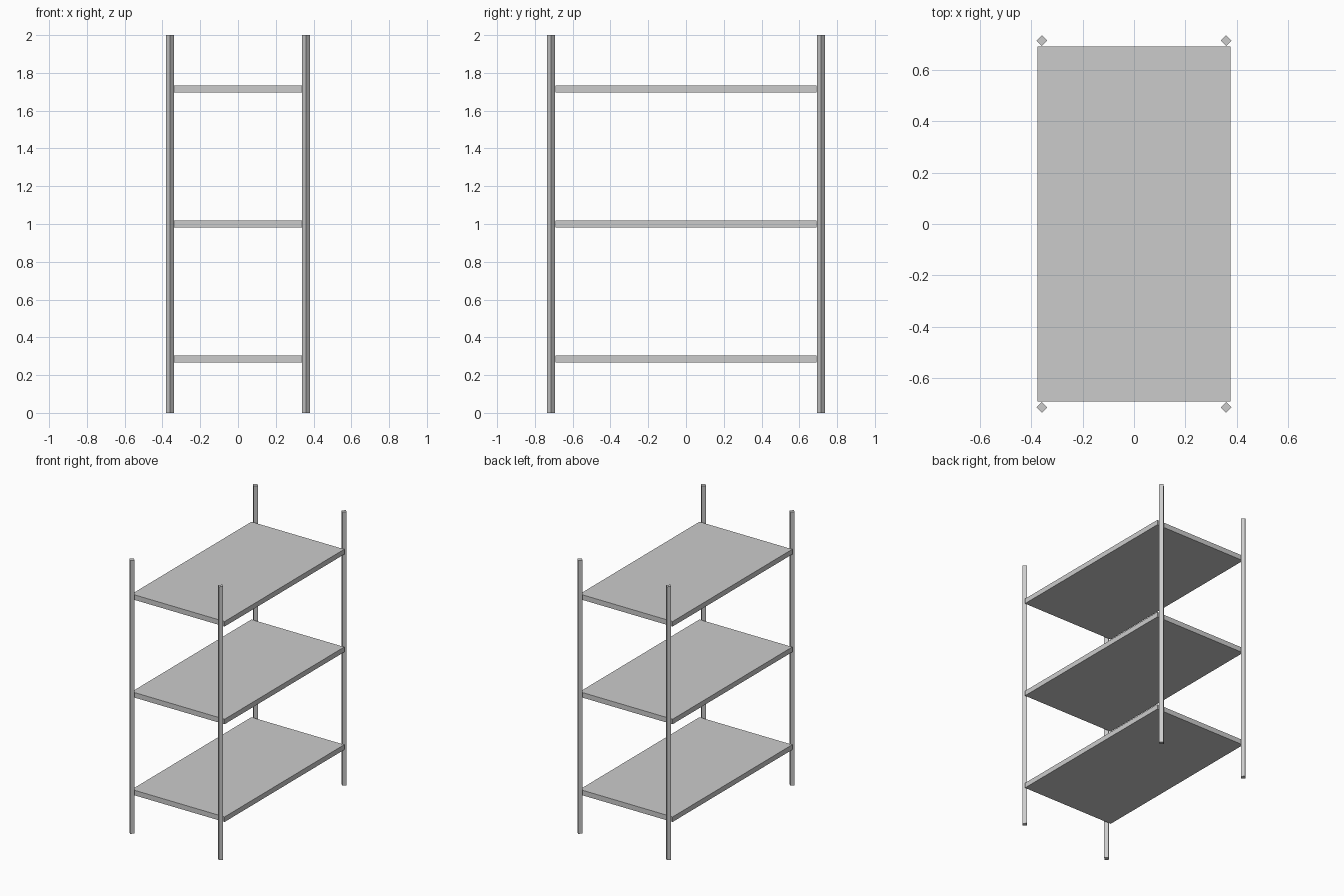
import bpy
import bmesh
from math import pi
from mathutils import Matrix

cube = bpy.data.objects.get("Cube")
if cube:
    bpy.data.objects.remove(cube, do_unlink=True)

# Single light grey finish
grey = bpy.data.materials.new("light_grey")
grey.use_nodes = True
colour = (0.6, 0.6, 0.6, 1)
grey.diffuse_color = colour
grey.node_tree.nodes["Principled BSDF"].inputs["Base Color"].default_value = colour


def add_box(name, size, location, turn=0):
    """Flat-sided box, optionally turned about its vertical axis."""
    bm = bmesh.new()
    bmesh.ops.create_cube(bm, size=1, matrix=Matrix.Rotation(turn, 4, 'Z') @ Matrix.Diagonal((*size, 1)))
    mesh = bpy.data.meshes.new(name)
    bm.to_mesh(mesh)
    bm.free()
    mesh.materials.append(grey)
    obj = bpy.data.objects.new(name, mesh)
    obj.location = location
    bpy.context.collection.objects.link(obj)
    return obj


# Three equally spaced shelves
for level, name in enumerate(("lower_shelf", "middle_shelf", "upper_shelf")):
    add_box(name, (0.752, 1.384, 0.037), (0, 0, 0.286 + 0.715 * level))

# Four square posts turned edge-on, just outside the shelf ends
post_side = 0.042 / 2 ** 0.5
for y, end in ((-0.714, "front"), (0.714, "back")):
    for x, side in ((-0.359, "right"), (0.359, "left")):
        add_box(f"{end}_{side}_post", (post_side, post_side, 2), (x, y, 1), pi / 4)
